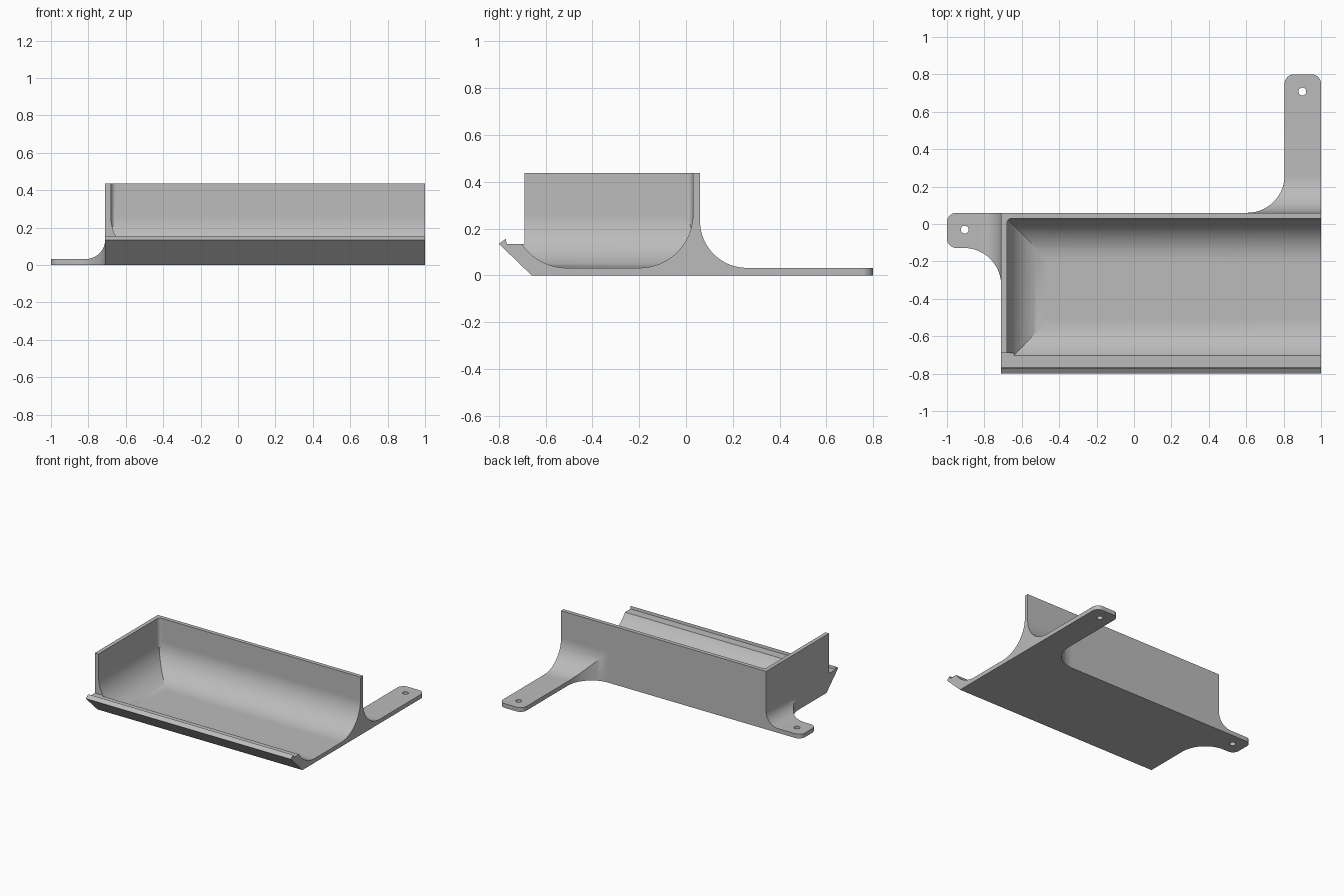
import bpy, bmesh
from math import sin, cos, radians
from mathutils import Vector

if "Cube" in bpy.data.objects:
    bpy.data.objects.remove(bpy.data.objects["Cube"])

grey = bpy.data.materials.new("plain grey")
grey.use_nodes = True
colour = (0.5, 0.5, 0.5, 1)
grey.diffuse_color = colour
grey.node_tree.nodes["Principled BSDF"].inputs["Base Color"].default_value = colour

FLOOR, TOP = 0.032, 0.437


def arc(cx, cy, r, start, end, steps=20):
    angles = [radians(start + (end - start) * i / steps) for i in range(steps + 1)]
    return [(cx + r * cos(a), cy + r * sin(a)) for a in angles]


def prism(name, outline, axis, low, high):
    """Extrude a closed 2D outline along x, y or z."""
    place = {"x": lambda a, b, d: (d, a, b),
             "y": lambda a, b, d: (a, d, b),
             "z": lambda a, b, d: (a, b, d)}[axis]
    bm = bmesh.new()
    face = bm.faces.new([bm.verts.new(place(a, b, low)) for a, b in outline])
    grown = bmesh.ops.extrude_face_region(bm, geom=[face])["geom"]
    shift = Vector(place(0, 0, high - low))
    bmesh.ops.translate(bm, vec=shift, verts=[v for v in grown if isinstance(v, bmesh.types.BMVert)])
    bmesh.ops.recalc_face_normals(bm, faces=bm.faces)
    mesh = bpy.data.meshes.new(name)
    bm.to_mesh(mesh)
    bm.free()
    mesh.materials.append(grey)
    obj = bpy.data.objects.new(name, mesh)
    bpy.context.collection.objects.link(obj)
    return obj


def combine(target, other, operation):
    """Apply a boolean and discard the second solid."""
    mod = target.modifiers.new("combine", "BOOLEAN")
    mod.operation, mod.solver, mod.object = operation, "EXACT", other
    bpy.context.view_layer.objects.active = target
    bpy.ops.object.modifier_apply(modifier=mod.name)
    bpy.data.objects.remove(other)


# Outer block with the sloped front and its hooked lip
tray = prism("tray", [(-0.66, 0), (-0.80, 0.135), (-0.77, 0.156), (-0.767, 0.135),
                      (-0.69, 0.135), (-0.69, TOP), (0.06, TOP), (0.06, 0)], "x", -0.71, 1)

# Rounded hollow, open at the left end and the front
hollow = prism("hollow_length",
               arc(-0.51, 0.262, 0.23, 213.5, 270) + arc(-0.2, 0.262, 0.23, 270, 360)
               + [(0.03, 0.6), (-0.702, 0.6)], "x", -0.9, 1.1)
across = prism("hollow_width", arc(-0.45, 0.261, 0.23, 180, 270)
               + [(1.3, 0.031), (1.3, 0.7), (-0.68, 0.7)], "y", -1, 0.2)
corner = prism("hollow_corner", arc(-0.6505, 0.0005, 0.03, 180, 90, 8)
               + [(1.4, 0.0305), (1.4, -1.2), (-0.6805, -1.2)], "z", -0.1, 0.8)
combine(hollow, across, "INTERSECT")
combine(hollow, corner, "INTERSECT")
combine(tray, hollow, "DIFFERENCE")


def mounting_tab(name, plan, profile, axis, hole):
    """Plan outline cut to a side profile, with a screw hole."""
    tab = prism(name, plan, "z", 0, 0.3)
    combine(tab, prism("tab_profile", profile, axis, -1.5, 1.5), "INTERSECT")
    combine(tab, prism("screw_hole", arc(*hole, 0.021, 0, 345, 23), "z", -0.1, 0.2), "DIFFERENCE")
    combine(tray, tab, "UNION")


# Rear tab, flared into the back wall
mounting_tab("rear_tab",
             [(1, 0.05)] + arc(0.95, 0.75, 0.05, 0, 90, 8) + arc(0.855, 0.75, 0.05, 90, 180, 8)
             + arc(0.605, 0.26, 0.2, 0, -90) + [(0.605, 0.05)],
             [(0.05, -0.1), (0.05, 0.232)] + arc(0.26, 0.232, 0.2, 180, 270)
             + [(1.2, FLOOR), (1.2, -0.1)], "x", (0.9, 0.708))

# Side tab, flared into the closed end wall
mounting_tab("side_tab",
             [(-0.7, 0.06)] + arc(-0.95, 0.01, 0.05, 90, 180, 8) + arc(-0.95, -0.078, 0.05, 180, 270, 8)
             + arc(-0.91, -0.328, 0.2, 90, 0) + [(-0.7, -0.328)],
             [(-0.7, -0.1), (-0.7, 0.137)] + arc(-0.815, 0.137, 0.105, 0, -90)
             + [(-1.2, FLOOR), (-1.2, -0.1)], "y", (-0.905, -0.03))

# Smooth fillets with crisp edges
bpy.ops.object.select_all(action="DESELECT")
tray.select_set(True)
bpy.context.view_layer.objects.active = tray
bpy.ops.object.shade_smooth_by_angle(angle=radians(25))
weighted = tray.modifiers.new("even_normals", "WEIGHTED_NORMAL")
weighted.keep_sharp = True
